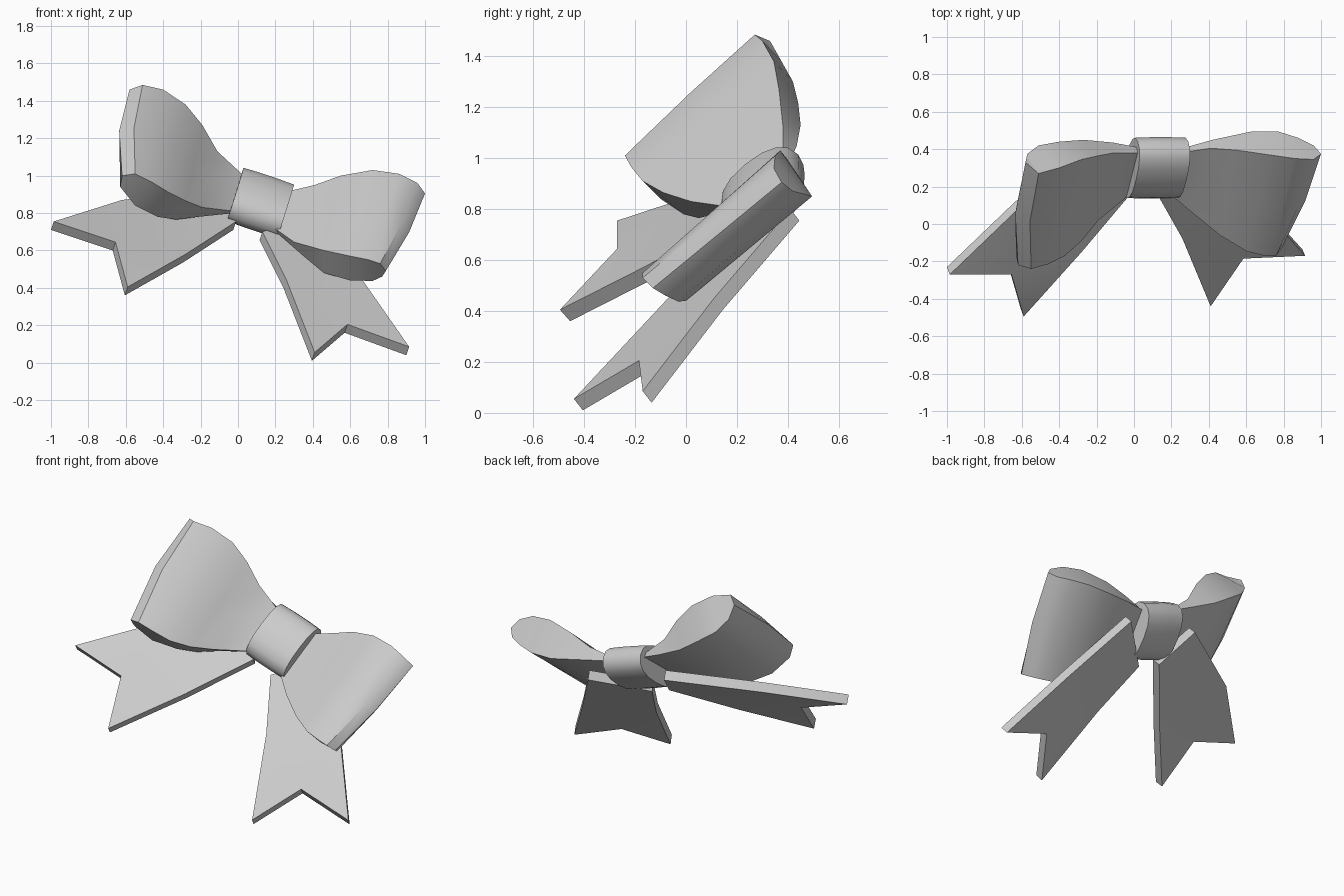
import bpy, bmesh, math
from mathutils import Vector

if "Cube" in bpy.data.objects:
    bpy.data.objects.remove(bpy.data.objects["Cube"])

grey = bpy.data.materials.new("ribbon_grey")
grey.diffuse_color = (0.6, 0.6, 0.6, 1)
grey.use_nodes = True
grey.node_tree.nodes["Principled BSDF"].inputs["Base Color"].default_value = grey.diffuse_color


def finish(name, bm, angle=40):
    bmesh.ops.recalc_face_normals(bm, faces=bm.faces)
    me = bpy.data.meshes.new(name)
    bm.to_mesh(me)
    bm.free()
    ob = bpy.data.objects.new(name, me)
    bpy.context.collection.objects.link(ob)
    me.materials.append(grey)
    bpy.ops.object.select_all(action='DESELECT')
    ob.select_set(True)
    bpy.context.view_layer.objects.active = ob
    bpy.ops.object.shade_smooth_by_angle(angle=math.radians(angle))
    return ob


def skin(bm, rings):
    """Join closed rings of points with quads and return their vertices."""
    rows = [[bm.verts.new(p) for p in r] for r in rings]
    n = len(rows[0])
    for a, b in zip(rows, rows[1:]):
        for i in range(n):
            j = (i + 1) % n
            bm.faces.new((a[i], a[j], b[j], b[i]))
    return rows


def bow_loop(name, upper, lower, bulge):
    """Teardrop rings run along the front sheet, round the tip, back to the knot."""
    up, lo = [[Vector(p) for p in r] for r in (upper, lower)]
    n, tip = len(up), len(up) // 2
    mid = [(a + b) / 2 + Vector(bulge) * max(0, 1 - abs(i - tip) / 4)
           for i, (a, b) in enumerate(zip(up, lo))]
    bm = bmesh.new()
    rows = skin(bm, (up, mid, lo))
    # caps that close the teardrop ends
    for r in (rows[0], rows[-1]):
        for i in range(tip - 1):
            bm.faces.new((r[i], r[i + 1], r[n - 2 - i], r[n - 1 - i]))
        bm.faces.new((r[tip - 1], r[tip], r[tip + 1]))
    finish(name, bm)


def tail(name, edge_a, edge_b, notch, back):
    """Ribbon between two edges (root to tip) with a notched end."""
    a, b = [[Vector(p) for p in e] for e in (edge_a, edge_b)]
    bm = bmesh.new()
    top = [[bm.verts.new(p) for p in e] for e in (a, b)]
    m = bm.verts.new(notch)
    (a0, a1, a2), (b0, b1, b2) = top
    faces = [bm.faces.new(f) for f in
             ((a0, a1, b1, b0), (a1, a2, m), (a1, m, b1), (m, b2, b1))]
    geo = bmesh.ops.extrude_face_region(bm, geom=faces, use_keep_orig=True)
    bmesh.ops.translate(bm, vec=back, verts=[
        v for v in geo["geom"] if isinstance(v, bmesh.types.BMVert)])
    finish(name, bm, 25)


# Large raised loop
bow_loop("left_loop",
         [(.02, .38, 1.01), (-.11, .38, 1.13), (-.19, .365, 1.27), (-.28, .345, 1.38),
          (-.40, .30, 1.46), (-.51, .27, 1.485), (-.58, .33, 1.46), (-.57, .375, 1.38),
          (-.51, .42, 1.30), (-.40, .44, 1.22), (-.27, .45, 1.13), (-.11, .435, 1.05),
          (.02, .41, .99)],
         [(-.02, .16, .81), (-.19, .02, .83), (-.28, -.09, .865), (-.37, -.17, .91),
          (-.46, -.215, .965), (-.55, -.24, 1.01), (-.62, -.22, 1.0), (-.63, -.17, .94),
          (-.55, -.10, .84), (-.43, -.01, .78), (-.33, .05, .765), (-.21, .11, .78),
          (-.02, .18, .80)], (-.035, 0, .01))

# Drooping loop
bow_loop("right_loop",
         [(.24, .38, .91), (.41, .405, .95), (.55, .395, 1.0), (.72, .37, 1.03),
          (.86, .35, 1.01), (.96, .345, .96), (1.0, .375, .905), (.96, .42, .87),
          (.88, .46, .86), (.77, .495, .85), (.63, .495, .85), (.42, .45, .88),
          (.24, .40, .90)],
         [(.18, .17, .73), (.30, .07, .645), (.46, -.06, .60), (.60, -.145, .57),
          (.70, -.17, .55), (.76, -.17, .53), (.79, -.13, .49), (.77, -.08, .46),
          (.72, -.03, .437), (.60, 0, .44), (.46, .05, .48), (.34, .11, .58),
          (.18, .18, .72)], (.02, 0, 0))

# Notched tails
tail("left_tail",
     [(-.12, .38, .93), (-.62, .08, .87), (-.985, -.27, .755)],
     [(-.01, .17, .755), (-.28, -.15, .58), (-.59, -.495, .405)],
     (-.655, -.27, .645), (-.015, .04, -.045))
tail("right_tail",
     [(.13, .15, .70), (.26, -.08, .44), (.41, -.44, .055)],
     [(.41, .41, .80), (.66, .11, .45), (.915, -.17, .085)],
     (.585, -.185, .205), (-.015, .035, -.045))

# Knot: a band wrapped around the middle
centre = Vector((.12, .30, .855))
axis = Vector((.135, 0, -.045))
wide = Vector((.035, .14, .115))
thick = axis.cross(wide).normalized() * .105
rings = []
for t, s in ((-1, .8), (-1, 1), (-.33, 1.02), (.33, 1.02), (1, 1), (1, .8)):
    ring = []
    for i in range(16):
        c, d = math.cos(i * math.pi / 8), math.sin(i * math.pi / 8)
        c, d = [math.copysign(abs(v) ** .85, v) for v in (c, d)]
        ring.append(centre + axis * t + (wide * c + thick * d) * s)
    rings.append(ring)
bm = bmesh.new()
rows = skin(bm, rings)
bm.faces.new(rows[0])
bm.faces.new(rows[-1])
finish("knot", bm)
